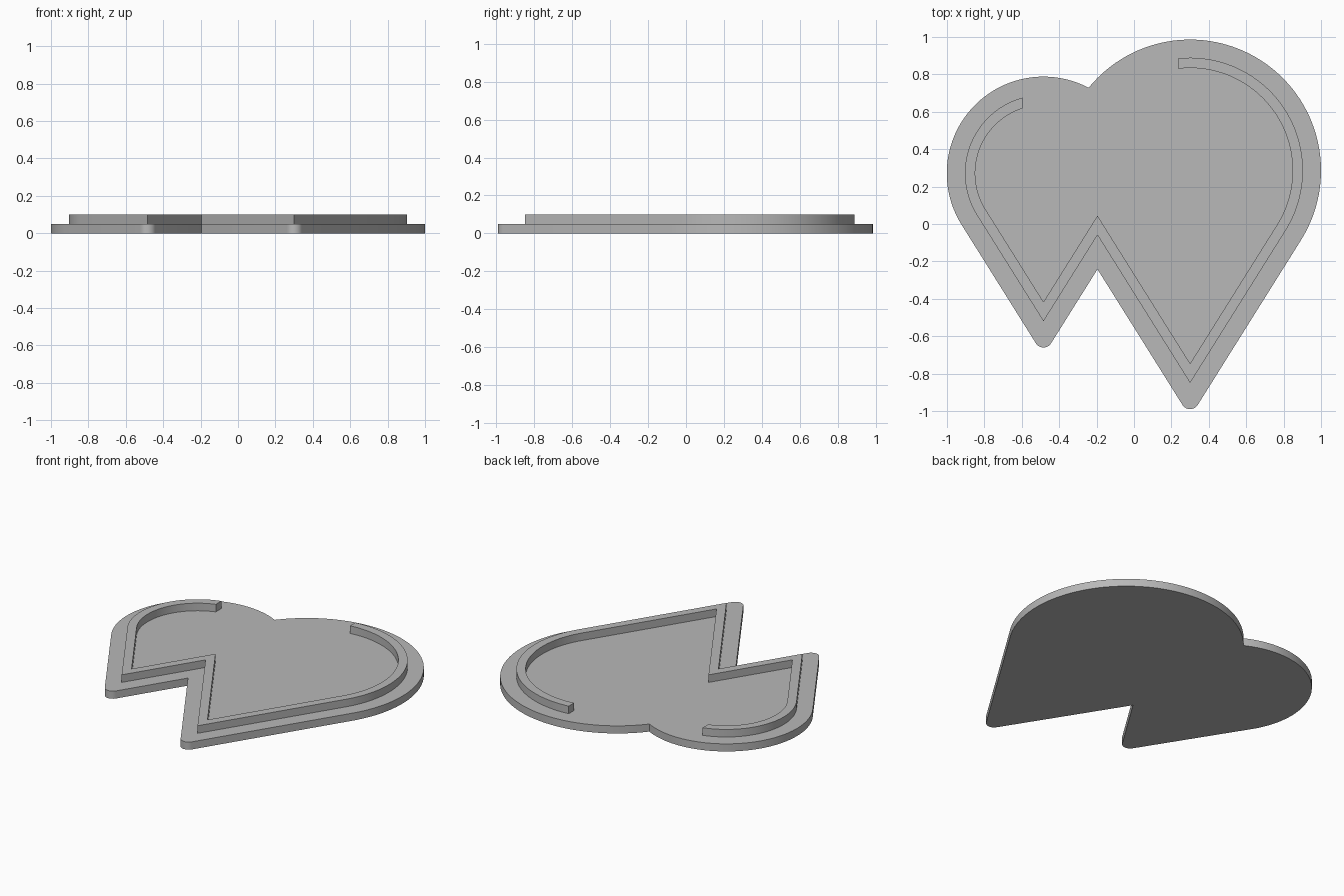
import bpy, bmesh
from math import sin, cos, tan, acos, atan2, hypot, radians, pi

cube = bpy.data.objects.get("Cube")
if cube:
    bpy.data.objects.remove(cube, do_unlink=True)

grey = bpy.data.materials.new("grey plastic")
grey.use_nodes = True
colour = (0.48, 0.48, 0.48, 1)
grey.diffuse_color = colour
grey.node_tree.nodes["Principled BSDF"].inputs["Base Color"].default_value = colour

# Two teardrops: centre x, centre y, radius of the raised rim's outer wall
BIG = (0.3, 0.286, 0.603)
SMALL = (-0.484, 0.271, 0.42)
HALF = radians(32.07)            # half angle of both points
BORDER, WALL, TIP_R = 0.097, 0.055, 0.048
BASE_TOP, RIM_TOP = 0.05, 0.1


def arc(cx, cy, r, a, b, n):
    return [(cx + r * cos(a + (b - a) * i / n), cy + r * sin(a + (b - a) * i / n))
            for i in range(n + 1)]


def tip(drop, d):
    return drop[0], drop[1] - (drop[2] + d) / sin(HALF)


def notch(d):
    (xb, yb), (xs, ys) = tip(BIG, d), tip(SMALL, d)
    x = ((yb - ys) * tan(HALF) + xb + xs) / 2
    return x, ys + (x - xs) / tan(HALF)


def round_tip(drop, d):
    x, y = tip(drop, d)
    return arc(x, y + TIP_R / sin(HALF), TIP_R, pi + HALF, 2 * pi - HALF, 12)


def outline(d):
    # Closed outer contour of the overlapping teardrops
    (xb, yb, rb), (xs, ys, rs) = BIG, SMALL
    rb, rs = rb + d, rs + d
    dist = hypot(xs - xb, ys - yb)
    to_small = atan2(ys - yb, xs - xb) % (2 * pi)
    meet_b = to_small - acos((dist**2 + rb**2 - rs**2) / (2 * dist * rb))
    meet_s = to_small - pi + acos((dist**2 + rs**2 - rb**2) / (2 * dist * rs))
    return (round_tip(BIG, d) + arc(xb, yb, rb, -HALF, meet_b, 64)
            + arc(xs, ys, rs, meet_s, pi + HALF, 64)[1:]
            + round_tip(SMALL, d) + [notch(d)])


def rim_path(d):
    # Open path from the big lobe, round both points, to the small lobe
    (xb, yb, rb), (xs, ys, rs) = BIG, SMALL
    rb, rs = rb + d, rs + d
    return (arc(xb, yb, rb, acos((0.235 - xb) / rb), -HALF, 56)
            + [tip(BIG, d), notch(d), tip(SMALL, d)]
            + arc(xs, ys, rs, pi + HALF, acos((-0.595 - xs) / rs), 48))


def extrude(name, points, faces, z0, z1):
    bm = bmesh.new()
    verts = [bm.verts.new((x, y, z0)) for x, y in points]
    made = [bm.faces.new([verts[i] for i in f]) for f in faces]
    top = bmesh.ops.extrude_face_region(bm, geom=made, use_keep_orig=True)["geom"]
    bmesh.ops.translate(bm, vec=(0, 0, z1 - z0),
                        verts=[v for v in top if isinstance(v, bmesh.types.BMVert)])
    bmesh.ops.recalc_face_normals(bm, faces=bm.faces)
    mesh = bpy.data.meshes.new(name)
    bm.to_mesh(mesh)
    bm.free()
    mesh.materials.append(grey)
    ob = bpy.data.objects.new(name, mesh)
    bpy.context.collection.objects.link(ob)
    bpy.ops.object.select_all(action="DESELECT")
    ob.select_set(True)
    bpy.context.view_layer.objects.active = ob
    bpy.ops.object.shade_smooth_by_angle(angle=radians(30))


# Flat base plate
plate = outline(BORDER)
extrude("base_plate", plate, [range(len(plate))], 0, BASE_TOP)

# Raised rim, a strip of quads between its outer and inner walls
outer, inner = rim_path(0), rim_path(-WALL)
n = len(outer)
quads = [(i, i + 1, n + i + 1, n + i) for i in range(n - 1)]
extrude("raised_rim", outer + inner, quads, BASE_TOP - 0.01, RIM_TOP)
